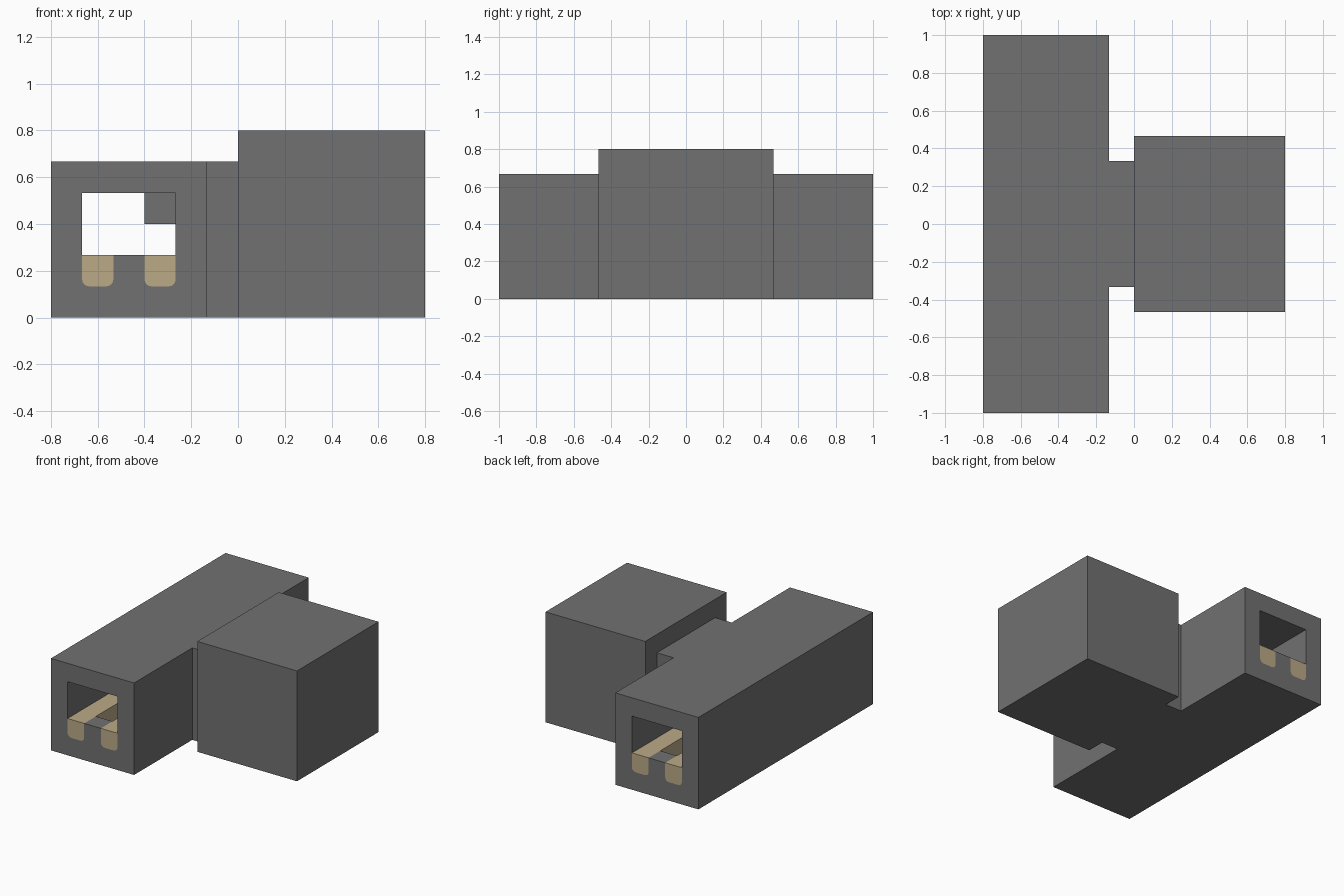
import bpy
import bmesh
import math

if "Cube" in bpy.data.objects:
    bpy.data.objects.remove(bpy.data.objects["Cube"], do_unlink=True)

U = 2 / 15                      # wall thickness, the module of the whole model


def material(name, rgb):
    mat = bpy.data.materials.new(name)
    mat.use_nodes = True
    mat.diffuse_color = (*rgb, 1)
    mat.node_tree.nodes["Principled BSDF"].inputs["Base Color"].default_value = (*rgb, 1)
    return mat


GREY = material("stone grey", (0.165, 0.165, 0.165))
TAN = material("pale wood", (0.50, 0.40, 0.24))


def extrude(name, profile, y0, y1, mat):
    """Extrude an x-z profile, given in modules, from y0 to y1."""
    bm = bmesh.new()
    face = bm.faces.new([bm.verts.new((x * U, y0 * U, z * U)) for x, z in profile])
    moved = bmesh.ops.extrude_face_region(bm, geom=[face])["geom"]
    verts = [v for v in moved if isinstance(v, bmesh.types.BMVert)]
    bmesh.ops.translate(bm, verts=verts, vec=(0, (y1 - y0) * U, 0))
    bmesh.ops.recalc_face_normals(bm, faces=bm.faces)
    mesh = bpy.data.meshes.new(name)
    bm.to_mesh(mesh)
    bm.free()
    mesh.materials.append(mat)
    obj = bpy.data.objects.new(name, mesh)
    bpy.context.collection.objects.link(obj)
    return obj


def box(name, x0, x1, y0, y1, z0, z1, mat):
    return extrude(name, [(x0, z0), (x1, z0), (x1, z1), (x0, z1)], y0, y1, mat)


def beam_outline(x, r=0.22, steps=4):
    """Square beam with rounded lower corners, from upper right to upper left."""
    pts = [(x + 1, 2)]
    for cx, start in ((x + 1 - r, 0), (x + r, -90)):
        for i in range(steps + 1):
            a = math.radians(start - 90 * i / steps)
            pts.append((cx + r * math.cos(a), 1 + r + r * math.sin(a)))
    return pts + [(x, 2)]


# Long tunnel: roof with side walls, then the floor trough between the ends
extrude("tunnel_roof_and_walls",
        [(-6, 2), (-5, 2), (-5, 4), (-2, 4), (-2, 2), (-1, 2), (-1, 5), (-6, 5)],
        -7.5, 7.5, GREY)
extrude("tunnel_floor",
        [(-6, 0), (-1, 0), (-1, 2), (-2, 2), (-2, 1), (-5, 1), (-5, 2), (-6, 2)],
        -6.5, 6.5, GREY)

# End sills, notched for the beams
sill = [(-6, 0), (-1, 0), (-1, 2)] + beam_outline(-3) + beam_outline(-5) + [(-6, 2)]
for name, y in (("front_sill", -7.5), ("back_sill", 6.5)):
    extrude(name, sill, y, y + 1, GREY)

# Beams running the whole length of the tunnel
for name, x in (("right_beam", -5), ("left_beam", -3)):
    extrude(name, beam_outline(x), -7.5, 7.5, TAN)

# Block under the tunnel ceiling
box("ceiling_block", -3, -2, -1.5, 1.5, 3, 4, GREY)

# Link and main hall
box("link", -1, 0, -2.5, 2.5, 0, 5, GREY)
box("main_hall", 0, 6, -3.5, 3.5, 0, 6, GREY)
